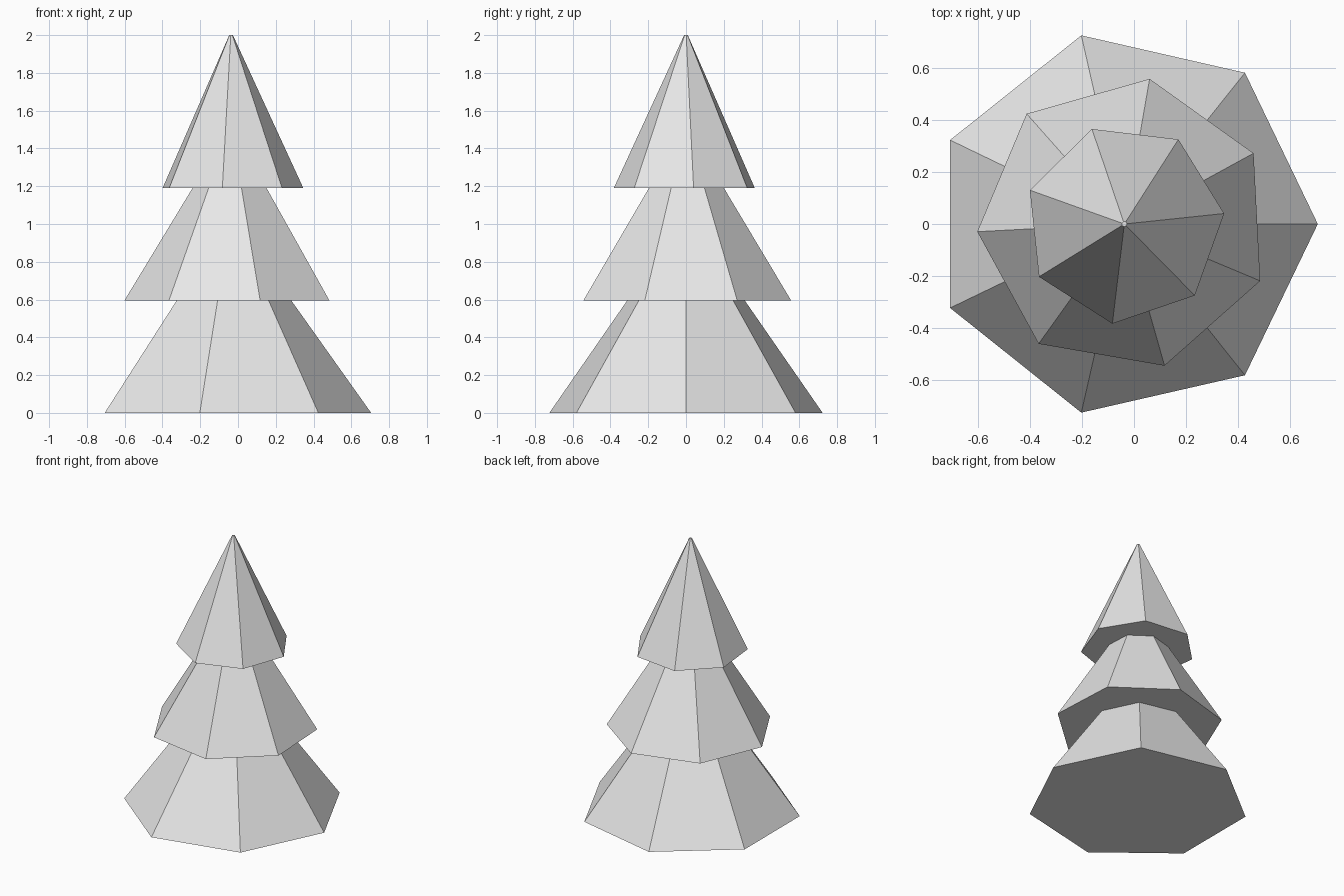
import bpy
import math

cube = bpy.data.objects.get("Cube")
if cube:
    bpy.data.objects.remove(cube, do_unlink=True)

# Single plain colour
GREY = (0.8, 0.8, 0.8, 1.0)
grey = bpy.data.materials.new("light_grey")
grey.use_nodes = True
grey.diffuse_color = GREY
grey.node_tree.nodes["Principled BSDF"].inputs["Base Color"].default_value = GREY

SIDES = 7
TRUNK_X = -0.037  # tree axis
TIP = 0.01        # radius of each blunt tip


def add_tier(name, radius, base, top, turn):
    """Seven-sided blunt cone with one corner at the angle 'turn' from +x."""
    ring = [math.radians(turn) + math.tau * i / SIDES for i in range(SIDES)]
    verts = [(r * math.cos(a), r * math.sin(a), z)
             for r, z in ((radius, 0), (TIP, top - base)) for a in ring]
    faces = [(i, (i + 1) % SIDES, (i + 1) % SIDES + SIDES, i + SIDES)
             for i in range(SIDES)]
    faces += [tuple(reversed(range(SIDES))), tuple(range(SIDES, 2 * SIDES))]
    mesh = bpy.data.meshes.new(name)
    mesh.from_pydata(verts, [], faces)
    mesh.materials.append(grey)
    tier = bpy.data.objects.new(name, mesh)
    tier.location = (TRUNK_X, 0, base)
    bpy.context.collection.objects.link(tier)


# Foliage tiers, each turned against the one below
add_tier("lower_foliage", 0.742, 0.0, 1.03, 0)
add_tier("middle_foliage", 0.565, 0.595, 1.51, 28.7)
add_tier("upper_foliage", 0.385, 1.19, 2.0, 6)
